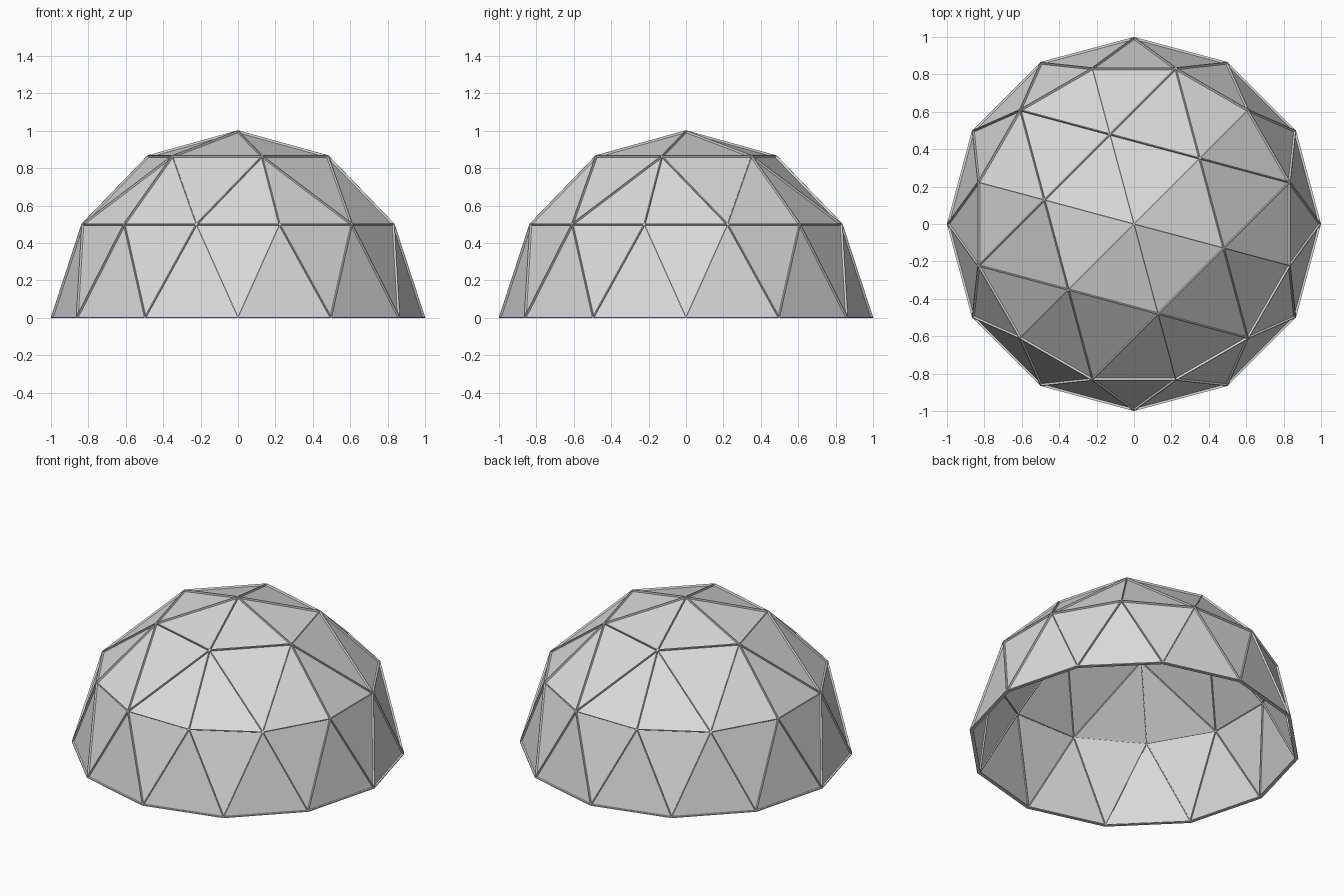
import bpy
import bmesh
from math import sin, cos, radians

cube = bpy.data.objects.get("Cube")
if cube:
    bpy.data.objects.remove(cube, do_unlink=True)

HALF = 0.003      # half the strut thickness, so the base rests on the floor
PANEL_R = 0.988   # panel shell radius
IN_R, OUT_R = 0.978, 1.0

# One light grey for the whole dome
GREY = (0.71, 0.71, 0.71, 1)
light_grey = bpy.data.materials.new("light grey")
light_grey.use_nodes = True
light_grey.diffuse_color = GREY
light_grey.node_tree.nodes["Principled BSDF"].inputs["Base Color"].default_value = GREY


def make_object(name, bm):
    mesh = bpy.data.meshes.new(name)
    bm.to_mesh(mesh)
    mesh.materials.append(light_grey)
    obj = bpy.data.objects.new(name, mesh)
    bpy.context.collection.objects.link(obj)
    obj.location.z = HALF
    return obj


def ring(bm, count, start, elevation):
    e = radians(elevation)
    angles = [radians(start + 360 * i / count) for i in range(count)]
    return [bm.verts.new((cos(e) * cos(a), cos(e) * sin(a), sin(e))) for a in angles]


# Unit dome: three rings and an apex, joined by triangles
dome = bmesh.new()
base = ring(dome, 12, 0, 0)
middle = ring(dome, 12, 15, 30)
upper = ring(dome, 6, 45, 60)
apex = dome.verts.new((0, 0, 1))

for i in range(12):
    j = (i + 1) % 12
    dome.faces.new((base[i], base[j], middle[i]))
    dome.faces.new((base[j], middle[j], middle[i]))

for i in range(6):
    a, b = upper[i], upper[(i + 1) % 6]
    left, below, right = [middle[(2 * i + k) % 12] for k in range(3)]
    dome.faces.new((left, below, a))
    dome.faces.new((below, right, a))
    dome.faces.new((right, b, a))
    dome.faces.new((a, b, apex))
bmesh.ops.recalc_face_normals(dome, faces=dome.faces)

# Struts: a thin radial plate along every edge
struts = bmesh.new()
for edge in dome.edges:
    p, q = (v.co for v in edge.verts)
    corners = (p * IN_R, q * IN_R, q * OUT_R, p * OUT_R)
    struts.faces.new([struts.verts.new(c) for c in corners])
frame = make_object("frame_struts", struts)
solid = frame.modifiers.new("thickness", 'SOLIDIFY')
solid.thickness = 2 * HALF
solid.offset = 0

# Panels: the triangles themselves, open underneath
bmesh.ops.scale(dome, vec=(PANEL_R,) * 3, verts=dome.verts)
make_object("dome_panels", dome)

dome.free()
struts.free()
